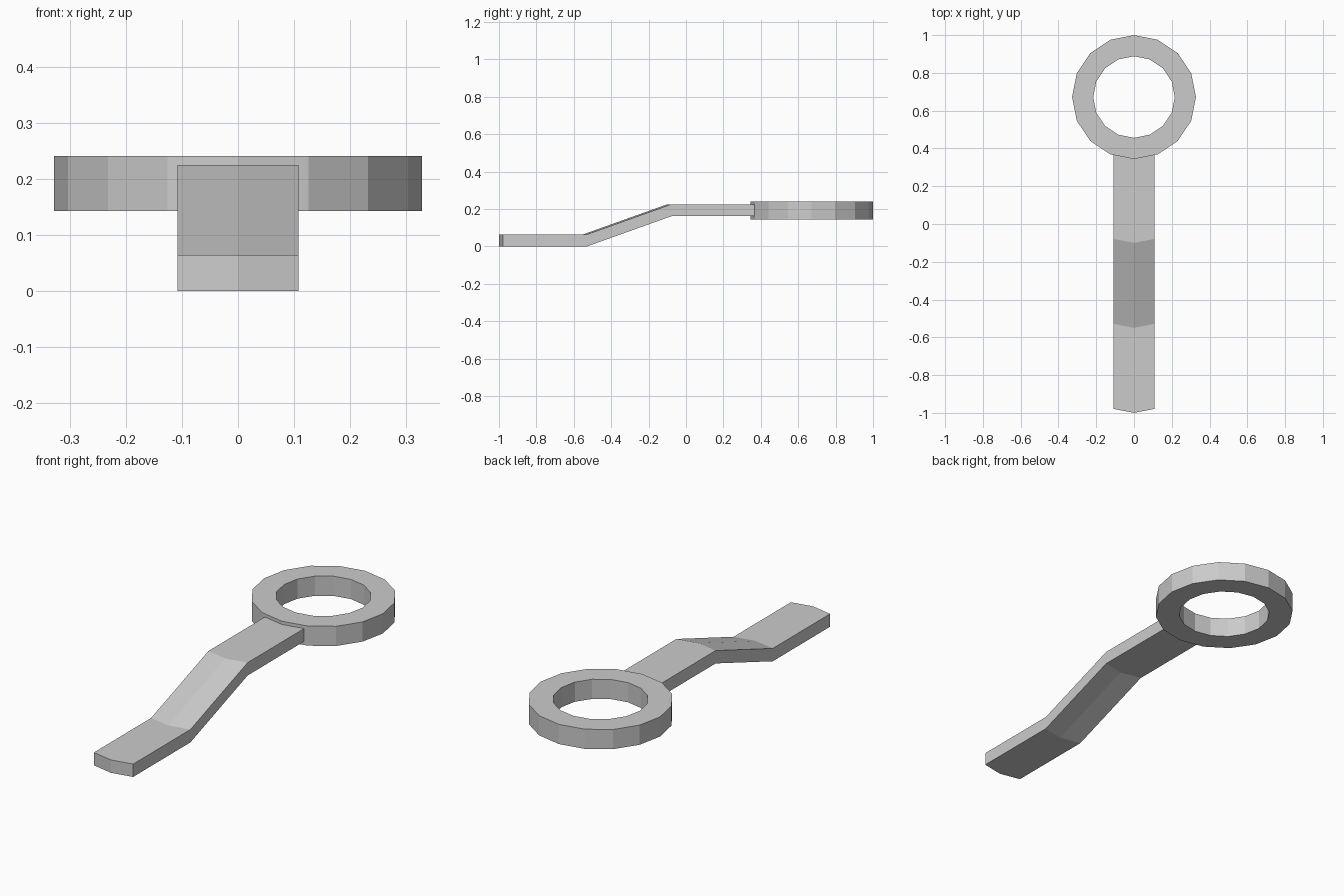
import bpy, bmesh, math

if "Cube" in bpy.data.objects:
    bpy.data.objects.remove(bpy.data.objects["Cube"])

SIDES = 16
CENTRE_Y, R_OUT, R_IN = 0.672, 0.328, 0.216
HALF_W = 0.108
ARC = HALF_W * math.tan(math.pi / SIDES)   # sweep-back of the handle's edges


def make_object(name, bm):
    bmesh.ops.recalc_face_normals(bm, faces=bm.faces)
    mesh = bpy.data.meshes.new(name)
    bm.to_mesh(mesh)
    bm.free()
    obj = bpy.data.objects.new(name, mesh)
    bpy.context.collection.objects.link(obj)
    return obj


# Ring head: rectangular section swept round 16 steps
def build_ring():
    bm = bmesh.new()
    section = [(R_IN, 0.143), (R_OUT, 0.143), (R_OUT, 0.241), (R_IN, 0.241)]
    loops = []
    for i in range(SIDES):
        a = 2 * math.pi * i / SIDES
        loops.append([bm.verts.new((r * math.cos(a), CENTRE_Y + r * math.sin(a), z))
                      for r, z in section])
    for i in range(SIDES):
        a, b = loops[i], loops[(i + 1) % SIDES]
        for k in range(4):
            n = (k + 1) % 4
            bm.faces.new((a[k], a[n], b[n], b[k]))
    return make_object("ring_head", bm)


# Cranked handle: three-column strip along a stepped path, with V-shaped ends
def build_handle():
    bm = bmesh.new()
    path = [(-1.0, 0.0), (-0.55, 0.0), (-0.10, 0.161), (0.352, 0.161)]
    thick = 0.064
    loops = []
    for y, z in path:
        low = [(-HALF_W, y + ARC, z), (0, y, z), (HALF_W, y + ARC, z)]
        high = [(px, py, pz + thick) for px, py, pz in reversed(low)]
        loops.append([bm.verts.new(p) for p in low + high])
    for a, b in zip(loops, loops[1:]):
        for k in range(6):
            n = (k + 1) % 6
            bm.faces.new((a[k], a[n], b[n], b[k]))
    for end in (loops[0], loops[-1]):
        bm.faces.new((end[0], end[1], end[4], end[5]))
        bm.faces.new((end[1], end[2], end[3], end[4]))
    return make_object("cranked_handle", bm)


build_ring()
build_handle()
